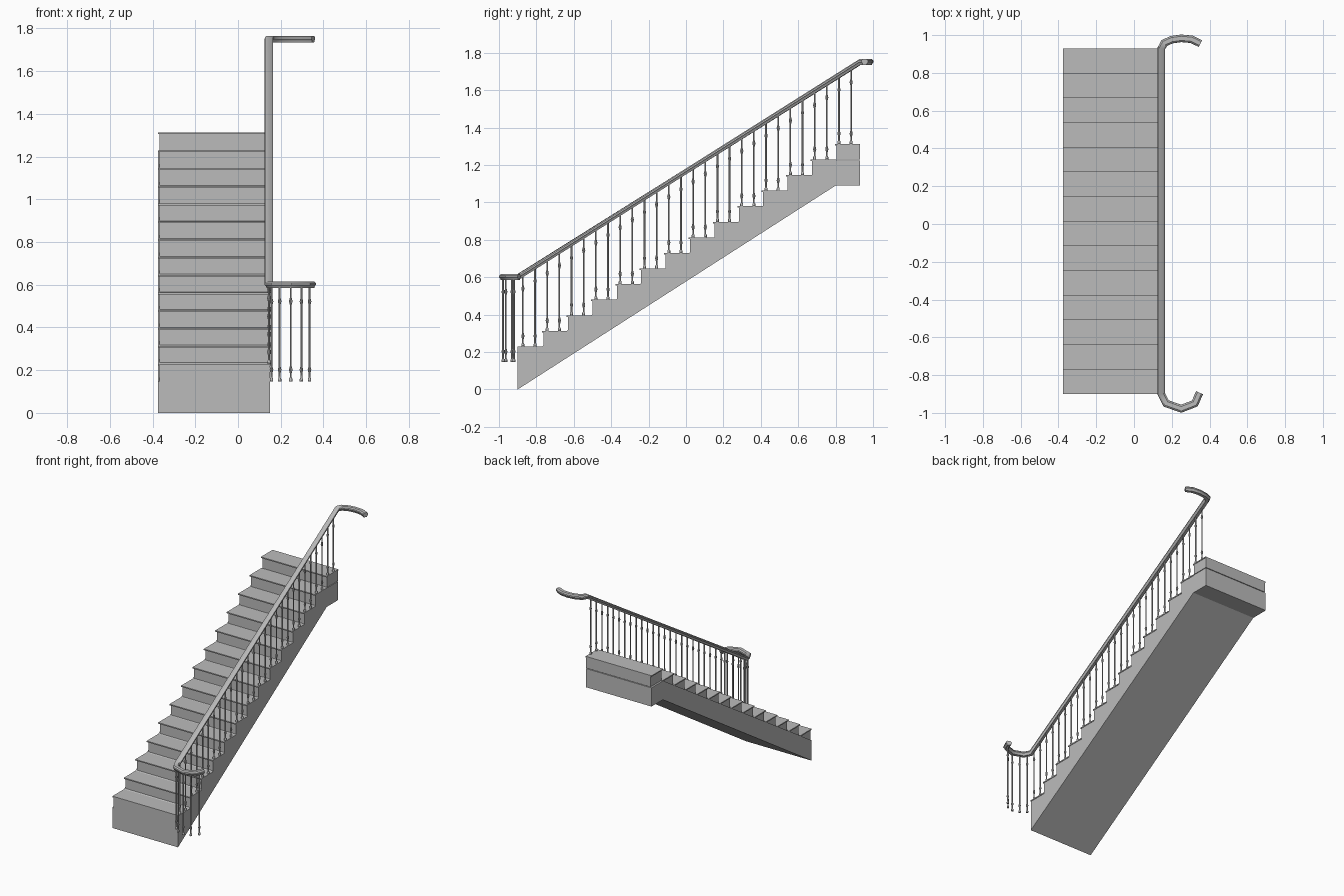
import bpy, bmesh, math
from mathutils import Vector

old = bpy.data.objects.get("Cube")
if old:
    bpy.data.objects.remove(old, do_unlink=True)

grey = bpy.data.materials.new("plain grey")
grey.use_nodes = True
COLOUR = (0.5, 0.5, 0.5, 1)
grey.diffuse_color = COLOUR
grey.node_tree.nodes["Principled BSDF"].inputs["Base Color"].default_value = COLOUR

STEPS = 14
GOING, RISE = 0.1305, 0.0833
FRONT, BACK = -0.9, 0.93
FIRST_TOP = 0.23
RAIL_X = 0.145
RAIL_LOW, RAIL_HIGH = 0.6, 1.75


def finish(name, bm, smooth=False):
    bmesh.ops.recalc_face_normals(bm, faces=bm.faces)
    mesh = bpy.data.meshes.new(name)
    bm.to_mesh(mesh)
    bm.free()
    mesh.materials.append(grey)
    obj = bpy.data.objects.new(name, mesh)
    bpy.context.collection.objects.link(obj)
    if smooth:
        bpy.ops.object.select_all(action='DESELECT')
        obj.select_set(True)
        bpy.context.view_layer.objects.active = obj
        bpy.ops.object.shade_smooth_by_angle(angle=math.radians(40))
    return obj


def bridge(bm, rings):
    """Skin a list of closed rings and cap both ends."""
    loops = [[bm.verts.new(p) for p in ring] for ring in rings]
    n = len(loops[0])
    for a, b in zip(loops, loops[1:]):
        for i in range(n):
            j = (i + 1) % n
            bm.faces.new((a[i], a[j], b[j], b[i]))
    bm.faces.new(loops[0])
    bm.faces.new(loops[-1])


def prism(bm, profile, x0, x1):
    """Extrude a (y, z) profile across x."""
    bridge(bm, [[(x, y, z) for y, z in profile] for x in (x0, x1)])


def tread_top(i):
    return FIRST_TOP + i * RISE


def step_front(i):
    return FRONT + i * GOING


# Sloping slab under the flight
bm = bmesh.new()
prism(bm, [(FRONT, 0), (0.80, 1.09), (BACK, 1.09), (BACK, 1.225),
           (step_front(13), 1.225), (FRONT, 0.147)], -0.375, 0.15)
finish("stair_slab", bm)

# Step bodies, narrower than the slab and set back under each nosing
bm = bmesh.new()
for i in range(STEPS):
    front, top = step_front(i) + (0.008 if i else 0), tread_top(i) - 0.008
    back = min(step_front(i + 1) + 0.008, BACK)
    low = top - RISE + 0.008
    prism(bm, [(front, low), (back, top), (front, top)] if i < STEPS - 1 else
          [(front, low), (back, low), (back, top), (front, top)], -0.367, 0.15)
finish("step_bodies", bm)

# Thin treads with a small nosing
bm = bmesh.new()
for i in range(STEPS):
    front, top = step_front(i), tread_top(i)
    back = min(step_front(i + 1) + 0.008, BACK)
    prism(bm, [(front, top - 0.008), (back, top - 0.008), (back, top), (front, top)],
          -0.375, 0.153)
finish("treads", bm)

# Handrail swept along the flight with a curl at each end
path = [(0.347, -0.893, RAIL_LOW), (0.322, -0.95, RAIL_LOW), (0.25, -0.978, RAIL_LOW),
        (0.17, -0.95, RAIL_LOW), (RAIL_X, FRONT, RAIL_LOW),
        (RAIL_X, BACK, RAIL_HIGH), (0.16, 0.958, RAIL_HIGH), (0.2, 0.976, RAIL_HIGH),
        (0.25, 0.983, RAIL_HIGH), (0.305, 0.978, RAIL_HIGH), (0.352, 0.955, RAIL_HIGH)]
path = [Vector(p) for p in path]
half = [(0.011, -0.016), (0.014, -0.006), (0.02, 0), (0.019, 0.009), (0.011, 0.016)]
section = half + [(-u, v) for u, v in reversed(half)]


def flat_dir(a, b):
    return Vector((b.x - a.x, b.y - a.y, 0)).normalized()


rings = []
for i, p in enumerate(path):
    before = flat_dir(path[max(i - 1, 0)], path[max(i, 1)])
    after = flat_dir(path[min(i, len(path) - 2)], path[min(i + 1, len(path) - 1)])
    along = (before + after).normalized()
    side = Vector((along.y, -along.x, 0)) / max(along.dot(after), 0.7)
    rings.append([p + side * u + Vector((0, 0, v)) for u, v in section])
bm = bmesh.new()
bridge(bm, rings)
finish("handrail", bm, True)


def baluster(bm, x, y, low, high):
    """Slim turned rod with a foot, a low knob and a high knob."""
    rod = 0.0045
    profile = [(low, 0.008), (low + 0.012, 0.008), (low + 0.018, rod)]
    for knob in (low + 0.055, high - 0.07):
        profile += [(knob - 0.016, rod), (knob, 0.0085), (knob + 0.016, rod)]
    profile.append((high, rod))
    turns = [i * math.tau / 8 for i in range(8)]
    bridge(bm, [[(x + r * math.cos(t), y + r * math.sin(t), z) for t in turns]
                for z, r in profile])


# Two balusters on every tread
bm = bmesh.new()
for k in range(2 * STEPS):
    y = -0.872 + k * 0.065
    rail = RAIL_LOW + (y - FRONT) / (BACK - FRONT) * (RAIL_HIGH - RAIL_LOW)
    baluster(bm, RAIL_X, y, tread_top(k // 2), rail - 0.008)
finish("flight_balusters", bm, True)

# Cluster of balusters beneath the lower curl
bm = bmesh.new()
for x, y in [(0.157, -0.93), (0.195, -0.963), (0.247, -0.978), (0.297, -0.963), (0.335, -0.92)]:
    baluster(bm, x, y, 0.147, RAIL_LOW - 0.008)
finish("curl_balusters", bm, True)
